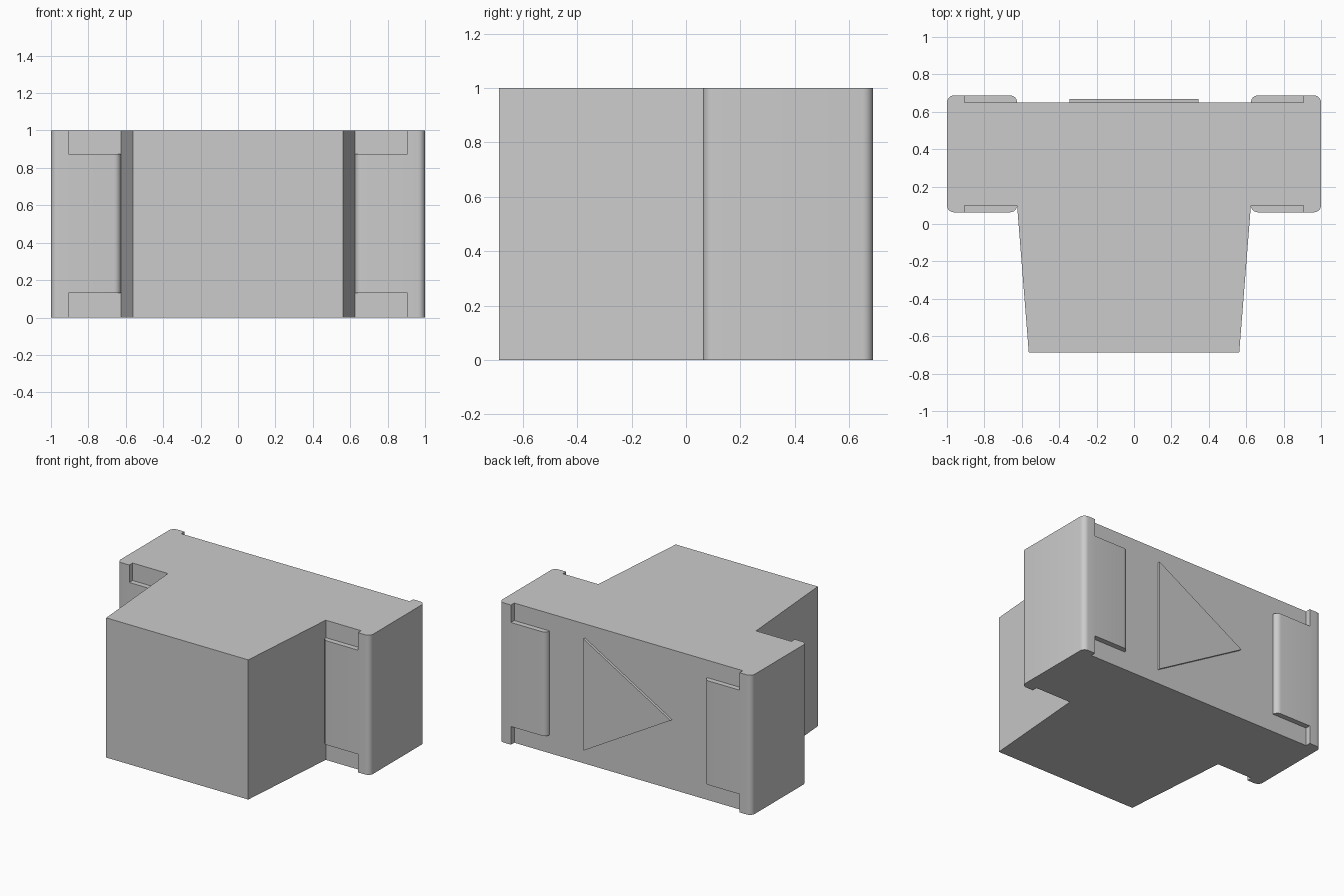
import bpy, bmesh
from math import cos, sin, radians

if "Cube" in bpy.data.objects:
    bpy.data.objects.remove(bpy.data.objects["Cube"])

R = 0.0375                      # pad corner radius and pad thickness
Y_LOW, Y_HIGH = 0.10, 0.65      # front and back faces of the crossbar
PAD_IN, PAD_CUT = 0.625, 0.905  # inner pad edge, inner edge of the end rail
NOTCH = 0.13                    # notch height


def arc(cx, cy, start, steps=6):
    return [(cx + R * cos(radians(start + 90 * i / steps)),
             cy + R * sin(radians(start + 90 * i / steps))) for i in range(steps + 1)]


def add_prism(bm, points, offset):
    """Extrude a closed 3D outline along an offset vector."""
    face = bm.faces.new([bm.verts.new(p) for p in points])
    result = bmesh.ops.extrude_face_region(bm, geom=[face], use_keep_orig=True)
    verts = [v for v in result["geom"] if isinstance(v, bmesh.types.BMVert)]
    bmesh.ops.translate(bm, verts=verts, vec=offset)


def add_box(bm, x, y, z):
    pts = [(x[0], y[0], z[0]), (x[1], y[0], z[0]), (x[1], y[1], z[0]), (x[0], y[1], z[0])]
    add_prism(bm, pts, (0, 0, z[1] - z[0]))


def finish(bm, name):
    bmesh.ops.recalc_face_normals(bm, faces=bm.faces)
    mesh = bpy.data.meshes.new(name)
    bm.to_mesh(mesh)
    bm.free()
    obj = bpy.data.objects.new(name, mesh)
    bpy.context.collection.objects.link(obj)
    return obj


# T-shaped body with four rounded pads, mirrored from a half profile
half = [(0.5625, -0.6875)]
half += arc(PAD_IN + R, Y_LOW, 180)[:]
half += arc(1 - R, Y_LOW, 270)
half += arc(1 - R, Y_HIGH, 0)
inner_back = arc(PAD_IN + R, Y_HIGH, 90)
half += inner_back
profile = half + [(-x, y) for x, y in reversed(half)]
bm = bmesh.new()
add_prism(bm, [(x, y, 0) for x, y in profile], (0, 0, 1))
body = finish(bm, "body")

# Notches at the top and bottom of every pad
bm = bmesh.new()
for side in (-1, 1):
    for y in ((Y_LOW - 0.1, Y_LOW), (Y_HIGH, Y_HIGH + 0.1)):
        for z in ((-0.1, NOTCH), (1 - NOTCH + 0.005, 1.1)):
            add_box(bm, sorted((side * PAD_IN, side * PAD_CUT)), y, z)
notches = finish(bm, "notch_cutter")

# Raised direction triangle on the back
bm = bmesh.new()
add_prism(bm, [(0.345, 0.62, 0.1), (0.345, 0.62, 0.9), (-0.345, 0.62, 0.5)], (0, 0.048, 0))
triangle = finish(bm, "triangle_marker")

for helper, operation in ((notches, 'DIFFERENCE'), (triangle, 'UNION')):
    mod = body.modifiers.new(helper.name, 'BOOLEAN')
    mod.object, mod.operation, mod.solver = helper, operation, 'EXACT'

# Apply the cuts, remove the helpers and shade
bpy.context.view_layer.objects.active = body
body.select_set(True)
for mod in list(body.modifiers):
    bpy.ops.object.modifier_apply(modifier=mod.name)
for helper in (notches, triangle):
    bpy.data.objects.remove(helper)
bpy.ops.object.shade_smooth_by_angle(angle=radians(30))
